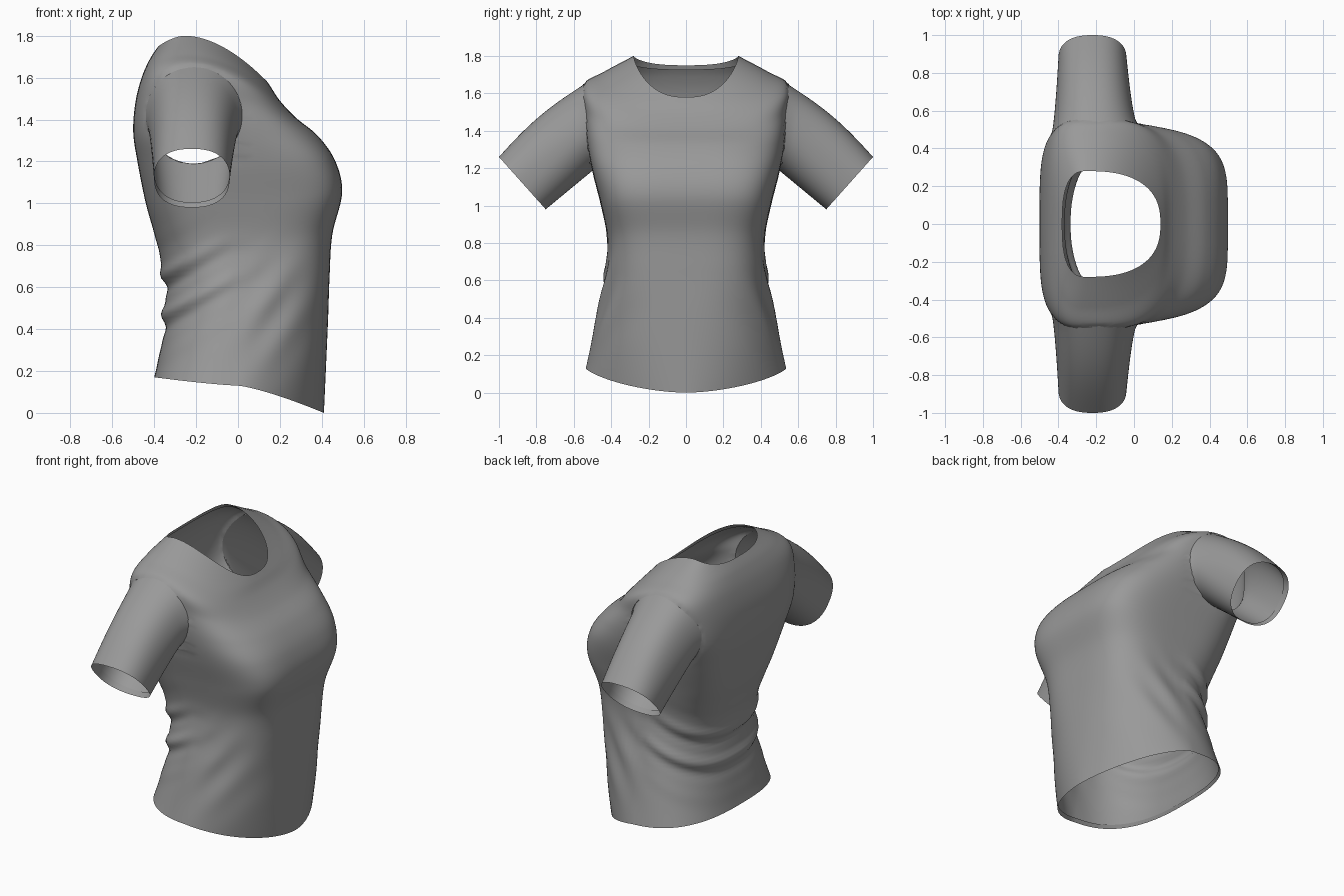
import bpy, bmesh, math
from mathutils import Vector
from mathutils.bvhtree import BVHTree

cube = bpy.data.objects.get("Cube")
if cube:
    bpy.data.objects.remove(cube)

cloth = bpy.data.materials.new("grey_cloth")
cloth.use_nodes = True
GREY = (0.32, 0.32, 0.32, 1)
cloth.diffuse_color = GREY
cloth.node_tree.nodes["Principled BSDF"].inputs["Base Color"].default_value = GREY

SEGMENTS = 112
STEPS = 8

# Torso stations: front x, front z, side x, side y, side z, back x, back z,
# front squareness, back squareness
STATIONS = [
    (.41, 0, 0, .535, .13, -.40, .17, 1.75, 2.7),
    (.42, .22, 0, .5, .3, -.37, .3, 2.1, 2.5),
    (.43, .45, 0, .46, .5, -.35, .45, 2.5, 2.3),
    (.437, .65, -.02, .43, .66, -.355, .62, 3.1, 2.3),
    (.45, .85, -.03, .42, .82, -.385, .8, 3.7, 2.6),
    (.497, 1.05, -.04, .455, 1, -.44, 1, 4.4, 3.2),
    (.465, 1.2, -.08, .5, 1.18, -.48, 1.2, 4.1, 3.8),
    (.383, 1.32, -.15, .53, 1.34, -.5, 1.34, 3.5, 4.2),
    (.275, 1.41, -.2, .545, 1.5, -.49, 1.48, 3.2, 4.2),
    (.2, 1.49, -.22, .55, 1.645, -.46, 1.6, 3, 3.8),
    (.16, 1.55, -.24, .44, 1.715, -.42, 1.69, 2.7, 3.3),
    (.14, 1.58, -.25, .28, 1.8, -.38, 1.75, 2.5, 2.7),
]
LAST = len(STATIONS) - 1


def station(t):
    """Smoothly interpolated station values at position t."""
    i = min(int(t), LAST - 1)
    f = t - i
    a, b, c, d = (STATIONS[max(0, min(LAST, i + k))] for k in (-1, 0, 1, 2))
    return [q + f / 2 * (r - p + f * (2 * p - 5 * q + 4 * r - s + f * (3 * (q - r) + s - p)))
            for p, q, r, s in zip(a, b, c, d)]


def bump(value, centre, width):
    return math.exp(-((value - centre) / width) ** 2)


def add_folds(p):
    """Push the cloth in and out along slanted creases."""
    x, y, z = p
    phase = (z - 0.55 * x - 0.66) * math.tau / 0.2
    back = bump(z - 0.4 * x, 0.68, 0.17) / (1 + math.exp((x + 0.1) * 14))
    push = 0.018 * back * (math.sin(phase + 1.2) + 0.4 * math.sin(2 * phase + 2))
    slant = (z - 1.3 * x) * math.tau / 0.3
    side = bump(z, 0.5, 0.22) * bump(x, 0.16, 0.16) * min(1, abs(y) * 2)
    push += 0.01 * side * math.sin(slant)
    out = Vector((x, y, 0)).normalized()
    return p + out * push


def superellipse(angle, n):
    c, s = math.cos(angle), math.sin(angle)
    return (math.copysign(abs(c) ** (2 / n), c), math.copysign(abs(s) ** (2 / n), s))


def torso_ring(t):
    fx, fz, sx, sy, sz, bx, bz, front_power, back_power = station(t)
    droop = 1.3 + 0.5 * t / LAST
    ring = []
    for k in range(SEGMENTS):
        angle = math.tau * k / SEGMENTS
        front = math.cos(angle) > 0
        across, along = superellipse(angle, front_power if front else back_power)
        across = abs(across)
        end_x, end_z = (fx, fz) if front else (bx, bz)
        p = Vector((sx + (end_x - sx) * across, sy * along,
                    sz + (end_z - sz) * across ** droop))
        ring.append(add_folds(p))
    return ring


def loft(rings):
    bm = bmesh.new()
    rows = [[bm.verts.new(p) for p in ring] for ring in rings]
    count = len(rings[0])
    for low, high in zip(rows, rows[1:]):
        for k in range(count):
            j = (k + 1) % count
            bm.faces.new((low[k], low[j], high[j], high[k]))
    bm.normal_update()
    return bm


def finish(bm, name):
    mesh = bpy.data.meshes.new(name)
    bm.to_mesh(mesh)
    bm.free()
    mesh.materials.append(cloth)
    obj = bpy.data.objects.new(name, mesh)
    bpy.context.collection.objects.link(obj)
    bpy.ops.object.select_all(action="DESELECT")
    obj.select_set(True)
    bpy.context.view_layer.objects.active = obj
    bpy.ops.object.shade_smooth_by_angle(angle=math.radians(50))


# Torso, with narrow turned-in bands at the hem and the neck
rings = [torso_ring(t / STEPS) for t in range(LAST * STEPS + 1)]
hem_band = [Vector((p.x * .985, p.y * .985, p.z)) for p in torso_ring(0.2)]
neck_band = [p - Vector((0, 0, .012)) for p in torso_ring(LAST - 0.3)]
torso = loft([hem_band] + rings + [neck_band])
surface = BVHTree.FromBMesh(torso)

# Armholes: oval openings in both sides
HOLE = Vector((-.21, 0, 1.42))
HOLE_X, HOLE_Z = .23, .23


def hole_radius(p):
    return math.hypot((p.x - HOLE.x) / HOLE_X, (p.z - HOLE.z) / HOLE_Z)


inside = [f for f in torso.faces
          if abs(f.calc_center_median().y) > .3 and hole_radius(f.calc_center_median()) < 1]
rim = {v for f in inside for v in f.verts}
bmesh.ops.delete(torso, geom=inside, context="FACES")
for v in rim:
    if v.is_valid and v.is_boundary:
        r = hole_radius(v.co)
        v.co.x = HOLE.x + (v.co.x - HOLE.x) / r
        v.co.z = HOLE.z + (v.co.z - HOLE.z) / r
finish(torso, "shirt_body")


# Sleeves: from the armhole oval to the tilted cuff
def sleeve(side, name):
    sections = 14
    around = 64
    rows = [[] for _ in range(sections + 2)]
    for k in range(around):
        angle = math.tau * k / around
        c, s = math.cos(angle), math.sin(angle)
        start = HOLE + Vector((HOLE_X * c, 0, HOLE_Z * s))
        hit = surface.ray_cast(Vector((start.x, side * 2, start.z)), Vector((0, -side, 0)))[0]
        start.y = abs(hit.y) - .004 if hit else .48
        across, along = superellipse(angle, 2.4)
        cuff = Vector((-.22 + .18 * across, .875 + .125 * along, 1.12 + .14 * along))
        for i in range(sections + 1):
            f = i / sections
            p = start.lerp(cuff, f)
            # the cloth narrows soon after the seam and rounds over the shoulder
            p.x = start.x + (cuff.x - start.x) * f ** 0.6
            p += Vector((0, .015, .02)) * max(s, 0) * math.sin(math.pi * f)
            rows[i].append(Vector((p.x, side * p.y, p.z)))
        # turned-in cuff band
        centre = Vector((-.22, .85, 1.15))
        p = centre + (start.lerp(cuff, .9) - centre) * .97
        rows[-1].append(Vector((p.x, side * p.y, p.z)))
    bm = loft(rows)
    if side > 0:
        bmesh.ops.reverse_faces(bm, faces=bm.faces[:])
    finish(bm, name)


sleeve(1, "left_sleeve")
sleeve(-1, "right_sleeve")
